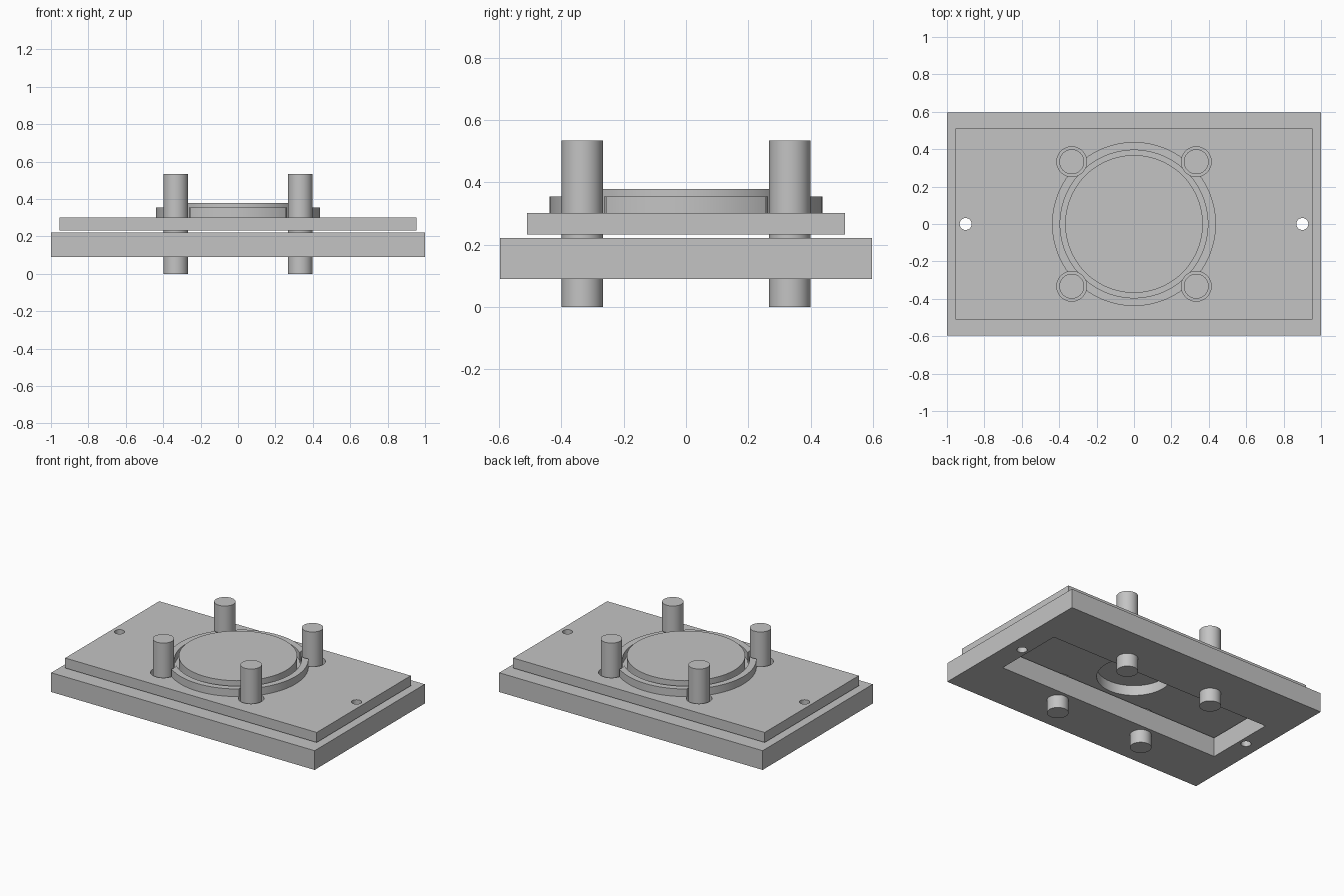
import bpy

cube = bpy.data.objects.get("Cube")
if cube:
    bpy.data.objects.remove(cube, do_unlink=True)

GREY = (0.55, 0.55, 0.55, 1)
mat = bpy.data.materials.new("plain_grey")
mat.use_nodes = True
mat.diffuse_color = GREY
mat.node_tree.nodes["Principled BSDF"].inputs["Base Color"].default_value = GREY

POST = 0.333
CORNERS = [(sx * POST, sy * POST) for sx in (-1, 1) for sy in (-1, 1)]


def finish(name):
    ob = bpy.context.object
    ob.name = name
    ob.data.materials.append(mat)
    return ob


def box(name, half_x, half_y, z0, z1):
    bpy.ops.mesh.primitive_cube_add(size=2, location=(0, 0, (z0 + z1) / 2))
    ob = finish(name)
    ob.scale = (half_x, half_y, (z1 - z0) / 2)
    bpy.ops.object.transform_apply(location=False, rotation=False, scale=True)
    return ob


def cylinder(name, r, z0, z1, x=0, y=0, sides=64):
    bpy.ops.mesh.primitive_cylinder_add(vertices=sides, radius=r, depth=z1 - z0,
                                        location=(x, y, (z0 + z1) / 2))
    return finish(name)


def smooth(ob):
    bpy.ops.object.select_all(action='DESELECT')
    ob.select_set(True)
    bpy.context.view_layer.objects.active = ob
    bpy.ops.object.shade_smooth_by_angle()


def cut(ob, cutters):
    # Subtract each cutter, bake the result, and discard the cutters
    bpy.ops.object.select_all(action='DESELECT')
    ob.select_set(True)
    bpy.context.view_layer.objects.active = ob
    for c in cutters:
        c.hide_render = True
        mod = ob.modifiers.new("cut", 'BOOLEAN')
        mod.operation = 'DIFFERENCE'
        mod.solver = 'EXACT'
        mod.object = c
        bpy.ops.object.modifier_apply(modifier=mod.name)
        bpy.data.objects.remove(c, do_unlink=True)
    smooth(ob)


def pin_holes():
    return [cylinder("pin_cutter", 0.032, -1, 1, x, 0, 32) for x in (-0.9, 0.9)]


def post_holes(r):
    return [cylinder("post_cutter", r, -1, 1, x, y, 48) for x, y in CORNERS]


# Base plate with a rectangular window right through it
base = box("base_plate", 1.0, 0.597, 0.09, 0.222)
cut(base, [box("window_cutter", 0.85, 0.245, -1, 1)] + pin_holes() + post_holes(0.0665))

# Upper plate with a central bore and post clearance holes
upper = box("upper_plate", 0.955, 0.51, 0.233, 0.302)
cut(upper, [cylinder("bore_cutter", 0.23, -1, 1)] + pin_holes() + post_holes(0.08))

# Collar ring, notched around the posts
ring = cylinder("collar_ring", 0.438, 0.302, 0.354, sides=96)
cut(ring, [cylinder("ring_cutter", 0.395, -1, 1, sides=96)] + post_holes(0.08))

# Raised disc inside the collar
smooth(cylinder("center_disc", 0.368, 0.302, 0.378, sides=96))

# Four guide posts
for i, (x, y) in enumerate(CORNERS):
    smooth(cylinder(f"guide_post_{i + 1}", 0.0665, 0, 0.534, x, y, 48))
